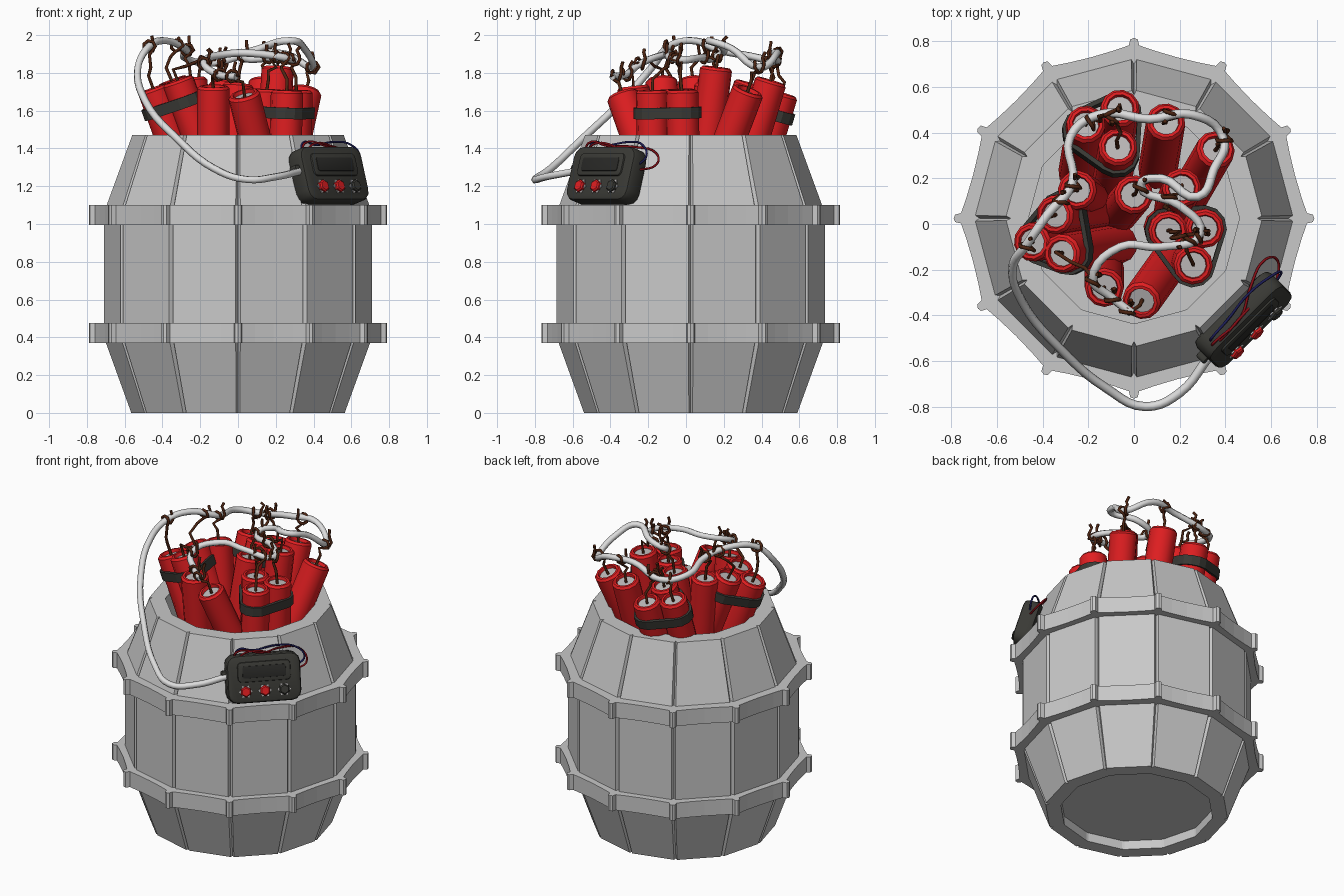
import bpy, bmesh, math, random
from mathutils import Vector, Matrix, geometry

if "Cube" in bpy.data.objects:
    bpy.data.objects.remove(bpy.data.objects["Cube"])

random.seed(4)
YC = 0.025  # barrel axis offset in y


def mat(name, rgb):
    m = bpy.data.materials.new(name)
    m.diffuse_color = (*rgb, 1)
    m.use_nodes = True
    m.node_tree.nodes["Principled BSDF"].inputs["Base Color"].default_value = m.diffuse_color
    return m


GREY = mat("barrel grey", (0.58, 0.58, 0.58))
RED = mat("stick red", (0.75, 0.013, 0.015))
CAP = mat("cap grey", (0.5, 0.48, 0.48))
DARK = mat("dark tape", (0.042, 0.042, 0.036))
SCREEN = mat("screen black", (0.022, 0.022, 0.02))
WHITE = mat("cable white", (0.72, 0.72, 0.72))
BROWN = mat("fuse brown", (0.075, 0.018, 0.006))
WRED = mat("wire red", (0.25, 0.004, 0.008))
WBLUE = mat("wire blue", (0.012, 0.012, 0.1))


def finish(bm, name, *mats, mtx=None, smooth=None):
    bmesh.ops.recalc_face_normals(bm, faces=bm.faces)
    me = bpy.data.meshes.new(name)
    bm.to_mesh(me)
    bm.free()
    for m in mats:
        me.materials.append(m)
    ob = bpy.data.objects.new(name, me)
    bpy.context.collection.objects.link(ob)
    if mtx:
        ob.matrix_world = mtx
    if smooth:
        bpy.context.view_layer.objects.active = ob
        bpy.ops.object.select_all(action='DESELECT')
        ob.select_set(True)
        bpy.ops.object.shade_smooth_by_angle(angle=math.radians(smooth))
    return ob


def lathe(bm, rings, cross, n, closed=False):
    """rings: (r, z, weight of cross offsets); cross: (degrees, radial offset) per side."""
    loops = []
    for r, z, w in rings:
        pts = []
        for k in range(n):
            for d, dr in cross:
                a = math.radians(d + k * 360 / n)
                rr = r + dr * w
                pts.append(bm.verts.new((rr * math.cos(a), rr * math.sin(a), z)))
        loops.append(pts)
    faces = []
    pairs = list(zip(loops, loops[1:])) + ([(loops[-1], loops[0])] if closed else [])
    for a, b in pairs:
        faces.append([bm.faces.new((a[i - 1], a[i], b[i], b[i - 1])) for i in range(len(a))])
    if not closed:
        faces.append([bm.faces.new(loops[0])])
        faces.append([bm.faces.new(loops[-1])])
    return faces


def tube(name, pts, r, m, smooth=True):
    cu = bpy.data.curves.new(name, 'CURVE')
    cu.dimensions = '3D'
    cu.bevel_depth, cu.bevel_resolution, cu.resolution_u = r, 1, 5
    cu.use_fill_caps = True
    sp = cu.splines.new('BEZIER' if smooth else 'POLY')
    tgt = sp.bezier_points if smooth else sp.points
    tgt.add(len(pts) - 1)
    for p, co in zip(tgt, pts):
        if smooth:
            p.co = co
            p.handle_left_type = p.handle_right_type = 'AUTO'
        else:
            p.co = (*co, 1)
    cu.materials.append(m)
    ob = bpy.data.objects.new(name, cu)
    bpy.context.collection.objects.link(ob)
    bpy.ops.object.select_all(action='DESELECT')
    ob.select_set(True)
    bpy.context.view_layer.objects.active = ob
    bpy.ops.object.convert(target='MESH')
    return bpy.context.object


# Barrel: twelve staves with grooves at the corners, hollow, recessed base
B = Matrix.Translation((0, YC, 0))
groove = [(-1, 0), (0, -0.02), (1, 0)]
bm = bmesh.new()
lathe(bm, [(0.47, 0.06, 0), (0.47, 0, 0), (0.565, 0, 1), (0.71, 0.40, 1), (0.71, 1.06, 1),
           (0.56, 1.47, 1), (0.46, 1.47, 0), (0.58, 1.06, 0), (0.58, 0.4, 0), (0.47, 0.1, 0)], groove, 12)
finish(bm, "barrel", GREY, mtx=B)

# Hoops: bowed inward between knobs at the corners
bow = [(-1.7, -0.032), (-1.2, -0.006), (0, 0), (1.2, -0.006), (1.7, -0.032), (7, -0.05), (15, -0.06), (23, -0.05)]
for nm, z in (("lower_hoop", 0.37), ("upper_hoop", 0.995)):
    bm = bmesh.new()
    lathe(bm, [(0.65, z, 0), (0.79, z, 1), (0.79, z + 0.105, 1), (0.65, z + 0.105, 0)], bow, 12, True)
    finish(bm, nm, GREY, mtx=B)

# White cable running from the box over all sticks
cable = [Vector(p) for p in (
    (.33, -.58, 1.28), (.2, -.74, 1.25), (.05, -.8, 1.235), (-.12, -.72, 1.29), (-.32, -.55, 1.45),
    (-.49, -.34, 1.65), (-.53, -.18, 1.83), (-.47, -.09, 1.94), (-.38, .04, 1.97), (-.27, .18, 1.92),
    (-.28, .38, 1.88), (-.15, .48, 1.85), (.07, .46, 1.9), (.25, .48, 1.9), (.39, .38, 1.83), (.35, .24, 1.93),
    (.28, .12, 1.97), (.12, .2, 1.93), (.03, .17, 1.89), (.2, .08, 1.88), (.29, -.04, 1.87), (.12, -.1, 1.9),
    (-.06, -.1, 1.9), (-.18, -.24, 1.85), (-.1, -.32, 1.79), (-.01, -.39, 1.78))]
tube("cable", cable, 0.02, WHITE)
anchors = [a.lerp(b, t / 4) for a, b in zip(cable[7:], cable[8:]) for t in range(4)]


# Red sticks
R = 0.086


def stick(name, top, axis, length=0.75):
    bm = bmesh.new()
    f = lathe(bm, [(R, -length, 0), (R, -0.014, 0), (R - 0.012, 0, 0), (0.06, 0, 0), (0.056, -0.02, 0)],
              [(0, 0)], 12)
    f[-1][0].material_index = 1
    q = axis.to_track_quat('Z', 'Y').to_matrix().to_4x4()
    finish(bm, name, RED, CAP, mtx=Matrix.Translation(top) @ q, smooth=35)
    # Fuse wire: rises, kinks over to the cable, wraps it and sticks up
    jit = lambda s: Vector([random.uniform(-s, s) for _ in range(3)])
    near = min(anchors, key=lambda a: (a - top).length)
    pts = [top - axis * 0.03, top + axis * 0.06 + jit(0.01)]
    pts += [pts[1].lerp(near, t) + jit(0.025) for t in (0.35, 0.65)]
    side = Vector((random.choice((-1, 1)), random.uniform(-1, 1), 0)).normalized()
    for k in range(9):
        a = k * math.pi / 3.5
        c = side * math.cos(a) + Vector((0, 0, 1)) * math.sin(a)
        pts.append(near + c * 0.031 + Vector((-side.y, side.x, 0)) * (k - 4) * 0.007)
    tip = pts[-1].copy()
    tip.z = min(1.99, near.z + 0.075)
    pts += [pts[-1].lerp(tip, 0.5) + jit(0.012), tip + jit(0.008)]
    tube(name + "_fuse", pts, 0.009, BROWN, False)


singles = [((.14, .45, 1.76), (.05, .3, 1)), ((.36, .33, 1.71), (.22, .38, 1)), ((0, .13, 1.74), (.1, .12, 1)),
           ((.21, .16, 1.83), (.05, .12, 1)), ((-.13, -.28, 1.73), (.0, -.12, 1)),
           ((.03, -.34, 1.69), (-.25, -.35, 1)), ((-.25, .15, 1.77), (-.12, .08, 1))]
for i, (t, a) in enumerate(singles):
    stick(f"stick_{i + 1}", Vector(t), Vector(a).normalized())

# Bundles of three sticks with a tape band around them
bundles = {"back": ((-.11, .43, 1.72), (.05, .3, 1), [(.05, .08), (.04, -.09), (-.1, .01)]),
           "right": ((.24, -.08, 1.71), (.03, -.02, 1), [(-.09, .05), (.07, .06), (.02, -.1)]),
           "left": ((-.37, -.05, 1.75), (-.36, -.06, 1), [(.05, -.08), (-.08, -.03), (.02, .09)])}
for nm, (c, a, offs) in bundles.items():
    c, ax = Vector(c), Vector(a).normalized()
    M = Matrix.Translation(c) @ ax.to_track_quat('Z', 'Y').to_matrix().to_4x4()
    local = []
    for i, (dx, dy) in enumerate(offs):
        top = c + Vector((dx, dy, -(ax.x * dx + ax.y * dy) / ax.z))
        local.append(M.inverted() @ top)
        stick(f"{nm}_bundle_stick_{i + 1}", top, ax)
    ring = lambda r: [Vector((p.x + r * math.cos(k * math.pi / 6), p.y + r * math.sin(k * math.pi / 6)))
                      for p in local for k in range(12)]
    outer, inner = ring(R + 0.014), ring(R - 0.006)
    idx = geometry.convex_hull_2d(outer)
    bm = bmesh.new()
    L = [[bm.verts.new((s[i].x, s[i].y, z)) for i in idx]
         for s, z in ((outer, -.15), (outer, -.09), (inner, -.09), (inner, -.15))]
    for k in range(4):
        p, q = L[k - 1], L[k]
        for i in range(len(idx)):
            bm.faces.new((p[i - 1], p[i], q[i], q[i - 1]))
    finish(bm, nm + "_bundle_tape", DARK, mtx=M)

# Control box on the barrel shoulder: local axes are width, height, outward
t = math.radians(17)
n = Vector((math.cos(t) * .7071, -math.cos(t) * .7071, math.sin(t)))
u = Vector((.7071, .7071, 0))
v = n.cross(u)
BOX = Matrix.Translation((.48, -.42, 1.255)) @ Matrix((u, v, n)).transposed().to_4x4()


def rounded(name, size, pos, m, corner, edge):
    bm = bmesh.new()
    bmesh.ops.create_cube(bm, size=1)
    bmesh.ops.scale(bm, vec=size, verts=bm.verts)
    up = [e for e in bm.edges if abs(e.verts[0].co.z - e.verts[1].co.z) > 1e-4]
    bmesh.ops.bevel(bm, geom=up, offset=corner, segments=3, profile=0.5, affect='EDGES')
    rim = [e for e in bm.edges if abs(e.verts[0].co.z - e.verts[1].co.z) < 1e-4]
    bmesh.ops.bevel(bm, geom=rim, offset=edge, segments=2, profile=0.5, affect='EDGES')
    bmesh.ops.translate(bm, vec=pos, verts=bm.verts)
    finish(bm, name, m, mtx=BOX, smooth=35)


rounded("control_box", (.46, .30, .11), (0, 0, 0), DARK, .06, .022)
rounded("screen_frame", (.33, .125, .03), (0, .045, .05), DARK, .025, .008)
rounded("screen", (.27, .075, .01), (0, .045, .063), SCREEN, .012, .002)
rounded("cable_socket", (.05, .05, .05), (-.235, .03, 0), DARK, .012, .008)

# Buttons: star washers with hexagonal caps, two red and one dark
for i, m in enumerate((RED, RED, DARK)):
    P = BOX @ Matrix.Translation((-.12 + .12 * i, -.075, .05))
    bm = bmesh.new()
    lathe(bm, [(.042, 0, 1), (.042, .01, 1)], [(0, 0), (30, -.012)], 6)
    finish(bm, f"button_washer_{i + 1}", CAP, mtx=P)
    bm = bmesh.new()
    lathe(bm, [(.034, 0, 0), (.034, .02, 0), (.026, .027, 0)], [(30, 0)], 6)
    finish(bm, f"button_{i + 1}", m, mtx=P)

# Thin coloured wires looping over the box
for nm, m, path in (
    ("blue_wire", WBLUE, [(-.17, .13, 0), (-.15, .18, .01), (-.05, .17, .0), (.1, .19, -.01), (.22, .17, 0),
                          (.265, .11, 0), (.22, .06, 0)]),
    ("red_wire", WRED, [(-.18, .13, .02), (-.16, .17, .03), (0, .155, .03), (.12, .17, -.03), (.25, .15, -.08),
                        (.29, .08, -.06), (.21, .03, 0)]),
    ("second_red_wire", WRED, [(-.16, .13, .03), (-.1, .165, .04), (.02, .16, .03), (.08, .13, .02)])):
    tube(nm, [BOX @ Vector(p) for p in path], 0.006, m)
